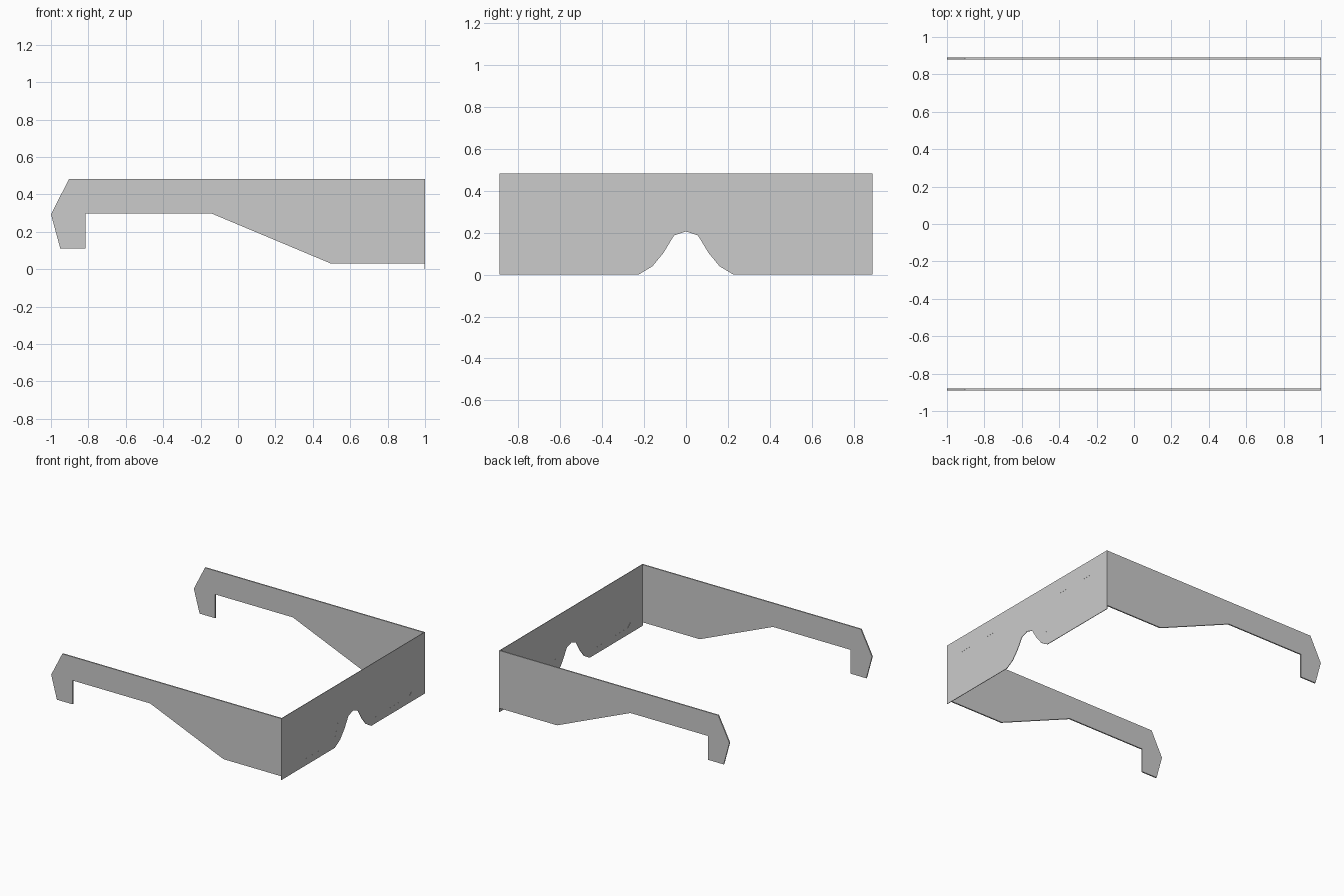
import bpy
import bmesh
from mathutils import Vector

if "Cube" in bpy.data.objects:
    bpy.data.objects.remove(bpy.data.objects["Cube"])


def plate(name, loops, to3d, thickness):
    """Thin flat sheet: outer outline plus optional hole outlines, extruded."""
    bm = bmesh.new()
    for loop in loops:
        vs = [bm.verts.new(to3d(a, b)) for a, b in loop]
        for i, v in enumerate(vs):
            bm.edges.new((v, vs[(i + 1) % len(vs)]))
    bmesh.ops.triangle_fill(bm, use_beauty=True, use_dissolve=False, edges=bm.edges[:])
    ext = bmesh.ops.extrude_face_region(bm, geom=bm.faces[:] + bm.edges[:], use_keep_orig=True)
    moved = [g for g in ext["geom"] if isinstance(g, bmesh.types.BMVert)]
    bmesh.ops.translate(bm, verts=moved, vec=Vector(thickness))
    bmesh.ops.recalc_face_normals(bm, faces=bm.faces[:])
    me = bpy.data.meshes.new(name)
    bm.to_mesh(me)
    bm.free()
    ob = bpy.data.objects.new(name, me)
    bpy.context.collection.objects.link(ob)
    return ob


def flip(points):
    return [(-a, b) for a, b in reversed(points)]


HALF_W, TOP = 0.89, 0.483
CARD, ARM = 0.004, 0.010

# Front card outline (y, z) with the nose notch, mirrored about y = 0
half = [(0.057, 0.187), (0.107, 0.104), (0.16, 0.04), (0.226, 0.0),
        (HALF_W, 0.0), (HALF_W, TOP)]
outline = [(0.0, 0.206)] + half + flip(half)

# Lens window outline (y, z)
lens = [(0.19, 0.18), (0.22, 0.09), (0.28, 0.05), (0.70, 0.055), (0.75, 0.10),
        (0.75, 0.33), (0.72, 0.36), (0.22, 0.36), (0.19, 0.33)]
windows = {"left": flip(lens), "right": lens}

plate("front_card", [outline] + list(windows.values()),
      lambda y, z: (1.0 - CARD, y, z), (CARD, 0, 0))

# Lens films, nearly flush in the windows
for side, pts in windows.items():
    plate("lens_" + side, [pts], lambda y, z: (1.0 - CARD + 0.0003, y, z),
          (CARD - 0.0006, 0, 0))

# Temple arms (x, z) with the hooked ear end
arm = [(1.0 - CARD, TOP), (1.0 - CARD, 0.03), (0.497, 0.03), (-0.14, 0.297),
       (-0.815, 0.297), (-0.815, 0.11), (-0.95, 0.11), (-1.0, 0.293),
       (-0.903, TOP)]
for side, s in (("left", -1), ("right", 1)):
    plate("temple_arm_" + side, [arm],
          lambda x, z: (x, s * HALF_W, z), (0, -s * ARM, 0))
